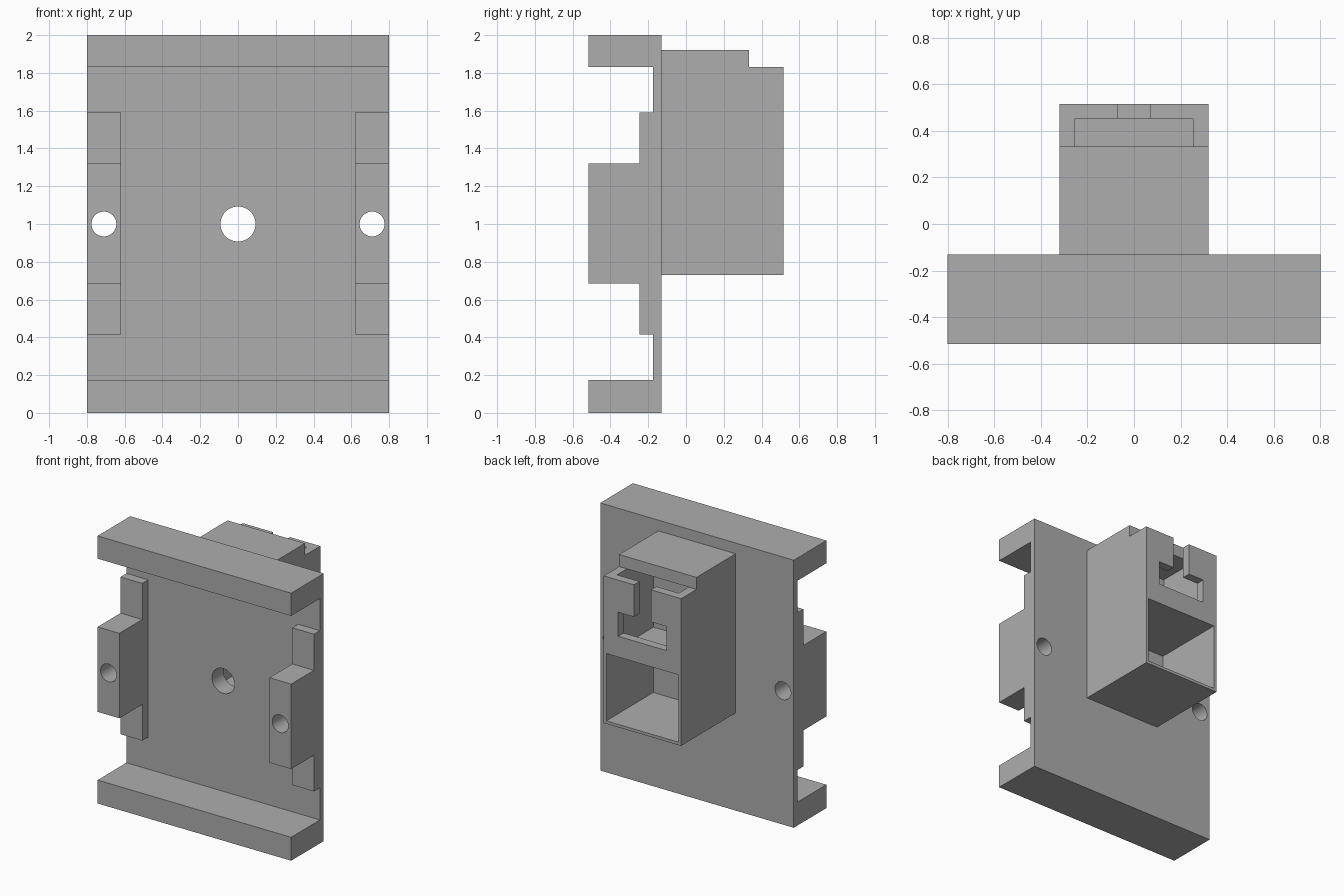
import bpy, bmesh, math
from mathutils import Matrix, Vector

cube = bpy.data.objects.get("Cube")
if cube:
    bpy.data.objects.remove(cube, do_unlink=True)

# One flat grey for the whole bracket
grey = bpy.data.materials.new("plain grey")
grey.use_nodes = True
colour = (0.42, 0.42, 0.42, 1)
grey.diffuse_color = colour
grey.node_tree.nodes["Principled BSDF"].inputs["Base Color"].default_value = colour


def make(name, bm):
    bmesh.ops.recalc_face_normals(bm, faces=bm.faces[:])
    mesh = bpy.data.meshes.new(name)
    bm.to_mesh(mesh)
    bm.free()
    mesh.materials.append(grey)
    obj = bpy.data.objects.new(name, mesh)
    bpy.context.collection.objects.link(obj)
    return obj


def extrude(name, points, axis, start, end):
    """Extrude a (y, z) outline along x, or an (x, z) outline along y."""
    bm = bmesh.new()
    place = (lambda a, b: (start, a, b)) if axis == "x" else (lambda a, b: (a, start, b))
    face = bm.faces.new([bm.verts.new(place(a, b)) for a, b in points])
    out = bmesh.ops.extrude_face_region(bm, geom=[face])
    step = Vector((end - start, 0, 0)) if axis == "x" else Vector((0, end - start, 0))
    moved = [v for v in out["geom"] if isinstance(v, bmesh.types.BMVert)]
    bmesh.ops.translate(bm, verts=moved, vec=step)
    return make(name, bm)


def block(name, half_x, y0, y1, z0, z1):
    outline = [(y0, z0), (y1, z0), (y1, z1), (y0, z1)]
    return extrude(name, outline, "x", -half_x, half_x)


def bore(name, x, radius):
    bm = bmesh.new()
    turn = Matrix.Translation((x, -0.3, 1)) @ Matrix.Rotation(math.pi / 2, 4, "X")
    bmesh.ops.create_cone(bm, cap_ends=True, segments=48, radius1=radius,
                          radius2=radius, depth=0.6, matrix=turn)
    return make(name, bm)


def combine(target, others, operation):
    """Apply a boolean with each helper, then discard the helper."""
    for other in others:
        other.hide_render = True
        mod = target.modifiers.new("combine", "BOOLEAN")
        mod.operation, mod.solver, mod.object = operation, "EXACT", other
        bpy.context.view_layer.objects.active = target
        bpy.ops.object.modifier_apply(modifier=mod.name)
        bpy.data.objects.remove(other, do_unlink=True)


FRONT, FACE, BACK, REAR = -0.515, -0.175, -0.13, 0.515

# Plate with a full-width rail along the top and bottom
base = extrude("base_plate", [
    (BACK, 0), (BACK, 2), (FRONT, 2), (FRONT, 1.83), (FACE, 1.83),
    (FACE, 0.175), (FRONT, 0.175), (FRONT, 0)], "x", -0.8, 0.8)

# Stepped lug on each side edge
lug = [(-0.15, 0.415), (-0.245, 0.415), (-0.245, 0.685), (FRONT, 0.685),
       (FRONT, 1.32), (-0.245, 1.32), (-0.245, 1.59), (-0.15, 1.59)]
lugs = [extrude("lug", lug, "x", *span) for span in ((-0.8, -0.62), (0.62, 0.8))]
combine(base, lugs, "UNION")

# Screw holes through the lugs and the middle
combine(base, [bore("side_bore", side * 0.71, 0.066) for side in (-1, 1)]
        + [bore("centre_bore", 0, 0.093)], "DIFFERENCE")

# Rear housing with a lowered back edge on top
housing = extrude("rear_housing", [
    (BACK, 0.73), (REAR, 0.73), (REAR, 1.83), (0.333, 1.83),
    (0.333, 1.92), (BACK, 1.92)], "x", -0.32, 0.32)

# Lower bay, upper pocket and its open top behind the cover
lower_bay = block("lower_bay", 0.298, -0.04, 0.6, 0.752, 1.255)
pocket = block("upper_pocket", 0.255, 0.02, 0.45, 1.275, 1.83)
pocket_mouth = block("pocket_mouth", 0.255, 0.333, 0.45, 1.7, 1.95)

# Inverted T slot in the back wall
half = [(0.2, 1.41), (0.2, 1.59), (0.07, 1.59), (0.07, 1.95)]
slot = extrude("t_slot", half + [(-x, z) for x, z in reversed(half)], "y", 0.4, 0.6)
combine(housing, [lower_bay, pocket, pocket_mouth, slot,
                  bore("housing_bore", 0, 0.093)], "DIFFERENCE")

# Smooth the bores, keep every corner sharp
for obj in (base, housing):
    bpy.ops.object.select_all(action="DESELECT")
    obj.select_set(True)
    bpy.context.view_layer.objects.active = obj
    bpy.ops.object.shade_smooth_by_angle(angle=math.radians(30))
